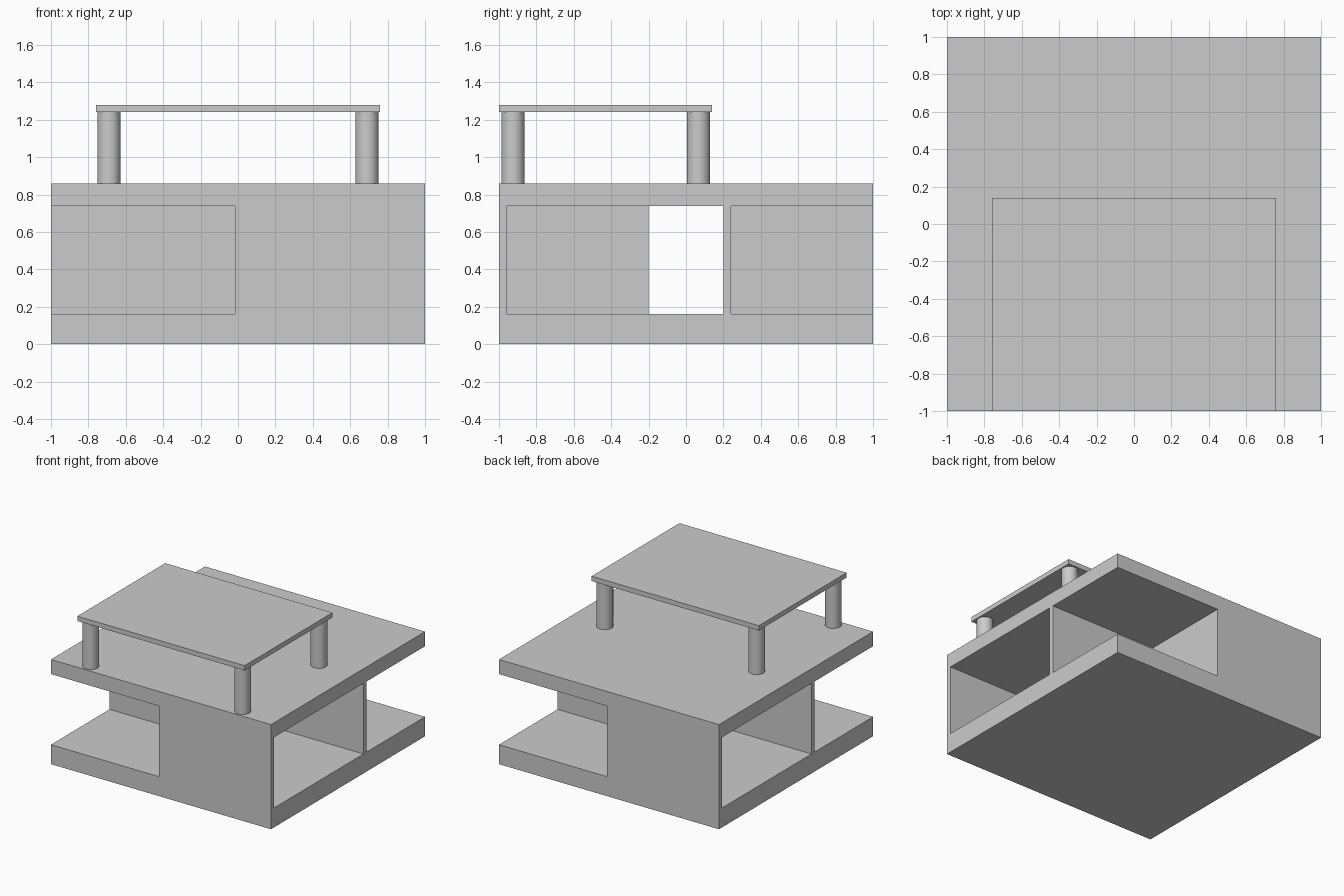
import bpy
import math

# Remove the default cube
default = bpy.data.objects.get("Cube")
if default:
    bpy.data.objects.remove(default, do_unlink=True)

# Single plain grey
grey = bpy.data.materials.new("plain grey")
grey.use_nodes = True
colour = (0.6, 0.6, 0.6, 1)
grey.diffuse_color = colour
grey.node_tree.nodes["Principled BSDF"].inputs["Base Color"].default_value = colour


def box(name, x, y, z):
    """Box spanning the given (low, high) ranges."""
    spans = (x, y, z)
    bpy.ops.mesh.primitive_cube_add(size=1, location=[sum(s) / 2 for s in spans])
    ob = bpy.context.object
    ob.name = name
    ob.scale = [s[1] - s[0] for s in spans]
    bpy.ops.object.transform_apply(location=False, rotation=False, scale=True)
    ob.data.materials.append(grey)
    return ob


def turned(span, sign):
    """Range turned half a circle about the centre when sign is -1."""
    return sorted(v * sign for v in span)


FLOOR, CEILING, DECK = 0.16, 0.74, 0.86
THICK, EDGE, MID = 0.04, 0.016, 0.24
wall_z = (FLOOR, CEILING)

# Base and deck slabs
box("base_slab", (-1, 1), (-1, 1), (0, FLOOR))
box("deck_slab", (-1, 1), (-1, 1), (CEILING, DECK))

# Walls, repeated half a turn apart
for side, s in (("front", 1), ("back", -1)):
    box(side + "_wall", turned((-EDGE, 1), s), turned((-1, -1 + THICK), s), wall_z)
    box(side + "_cross_wall", turned((-EDGE, THICK - EDGE), s),
        turned((-1 + THICK, -MID), s), wall_z)
    box(side + "_corridor_wall", turned((-1, EDGE), s),
        turned((-MID, THICK - MID), s), wall_z)

# Canopy on four round columns
box("canopy_roof", (-0.76, 0.76), (-1, 0.14), (1.24, 1.28))
for side, x in (("right", -0.69), ("left", 0.69)):
    for end, y in (("front", -0.925), ("back", 0.067)):
        bpy.ops.mesh.primitive_cylinder_add(
            vertices=48, radius=0.062, depth=1.24 - DECK,
            location=(x, y, (1.24 + DECK) / 2))
        column = bpy.context.object
        column.name = f"{end}_{side}_column"
        column.data.materials.append(grey)
        bpy.ops.object.shade_smooth_by_angle(angle=math.radians(30))
